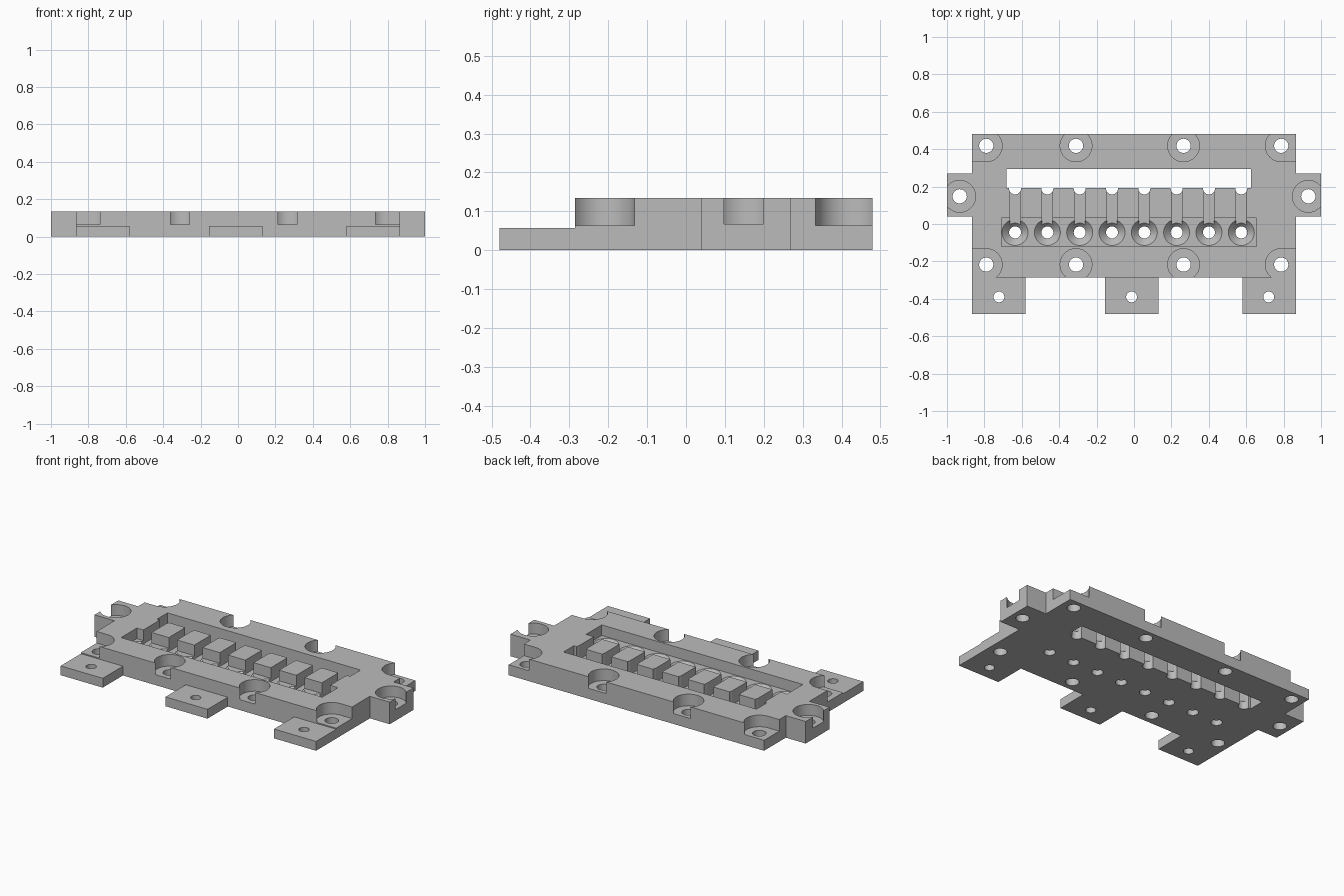
import bpy, bmesh, math

if "Cube" in bpy.data.objects:
    bpy.data.objects.remove(bpy.data.objects["Cube"], do_unlink=True)

grey = bpy.data.materials.new("plain grey")
grey.use_nodes = True
grey.diffuse_color = (0.5, 0.5, 0.5, 1)
bsdf = next(n for n in grey.node_tree.nodes if n.type == 'BSDF_PRINCIPLED')
bsdf.inputs["Base Color"].default_value = grey.diffuse_color

HEIGHT, TAB, BORE = 0.135, 0.057, 0.064
BORE_R, SCREW_R, PIN_R = 0.085, 0.038, 0.032
OVER = 0.3  # cutters reach well above the plate


def to_object(bm, name):
    bmesh.ops.recalc_face_normals(bm, faces=bm.faces)
    mesh = bpy.data.meshes.new(name)
    bm.to_mesh(mesh)
    bm.free()
    mesh.materials.append(grey)
    obj = bpy.data.objects.new(name, mesh)
    bpy.context.collection.objects.link(obj)
    return obj


# Plate outline with three front tabs and two side ears
outline = [(-0.865, -0.48), (-0.58, -0.48), (-0.58, -0.285), (-0.155, -0.285),
           (-0.155, -0.48), (0.13, -0.48), (0.13, -0.285), (0.58, -0.285),
           (0.58, -0.48), (0.865, -0.48), (0.865, 0.04), (1, 0.04), (1, 0.27),
           (0.865, 0.27), (0.865, 0.48), (-0.865, 0.48), (-0.865, 0.27),
           (-1, 0.27), (-1, 0.04), (-0.865, 0.04)]
bm = bmesh.new()
base = bm.faces.new([bm.verts.new((x, y, 0)) for x, y in outline])
top = bmesh.ops.extrude_face_region(bm, geom=[base])
bmesh.ops.translate(bm, vec=(0, 0, HEIGHT),
                    verts=[v for v in top["geom"] if isinstance(v, bmesh.types.BMVert)])
plate = to_object(bm, "mounting_plate")


def cut(bm):
    cutter = to_object(bm, "cutter")
    cutter.hide_render = True
    mod = plate.modifiers.new("cut", 'BOOLEAN')
    mod.operation, mod.solver, mod.object = 'DIFFERENCE', 'EXACT', cutter
    bpy.context.view_layer.update()
    graph = bpy.context.evaluated_depsgraph_get()
    result = bpy.data.meshes.new_from_object(plate.evaluated_get(graph))
    plate.modifiers.clear()
    plate.data = result
    bpy.data.objects.remove(cutter, do_unlink=True)


def cut_box(x0, x1, y0, y1, z0, z1=OVER):
    bm = bmesh.new()
    bmesh.ops.create_cube(bm, size=1)
    for v in bm.verts:
        v.co = (x1 if v.co.x > 0 else x0, y1 if v.co.y > 0 else y0,
                z1 if v.co.z > 0 else z0)
    cut(bm)


def cut_round(x, y, r, z0=-0.1, z1=OVER, r_top=None):
    bm = bmesh.new()
    bmesh.ops.create_cone(bm, cap_ends=True, segments=40, radius1=r,
                          radius2=r_top or r, depth=z1 - z0)
    bmesh.ops.translate(bm, vec=(x, y, (z0 + z1) / 2), verts=bm.verts)
    cut(bm)


# Low front tabs with their screw holes
cut_box(-2, 2, -1, -0.285, TAB)
for x in (-0.722, -0.013, 0.72):
    cut_round(x, -0.39, 0.029)

# Counterbored screw holes along front and back; the corner ones are open
for y, side in ((0.418, 1), (-0.217, -1)):
    for x in (-0.79, -0.31, 0.265, 0.787):
        cut_round(x, y, BORE_R, BORE)
        cut_round(x, y, SCREW_R)
        if abs(x) > 0.5:
            out = math.copysign(1.2, x)
            ys = sorted((y - side * BORE_R, side * 0.6))
            cut_box(min(x, out), max(x, out), ys[0], ys[1], BORE)

# Counterbored ear holes
for x in (-0.932, 0.932):
    cut_round(x, 0.148, BORE_R, 0.068)
    cut_round(x, 0.148, SCREW_R)

# Through window and shallow pocket
cut_box(-0.683, 0.625, 0.193, 0.293, -0.1)
cut_box(-0.708, 0.655, -0.12, 0.032, 0.07)

# Row of channels, each joining a countersunk hole to a half-round groove
for i in range(8):
    x = -0.636 + i * 0.1728
    cut_box(x - 0.028, x + 0.028, -0.045, 0.2, 0.05)
    cut_round(x, 0.19, PIN_R)
    cut_round(x, -0.045, PIN_R, 0.032, 0.0705, r_top=0.07)
    cut_round(x, -0.045, PIN_R)

bpy.ops.object.select_all(action='DESELECT')
plate.select_set(True)
bpy.context.view_layer.objects.active = plate
bpy.ops.object.shade_smooth_by_angle(angle=math.radians(30))
